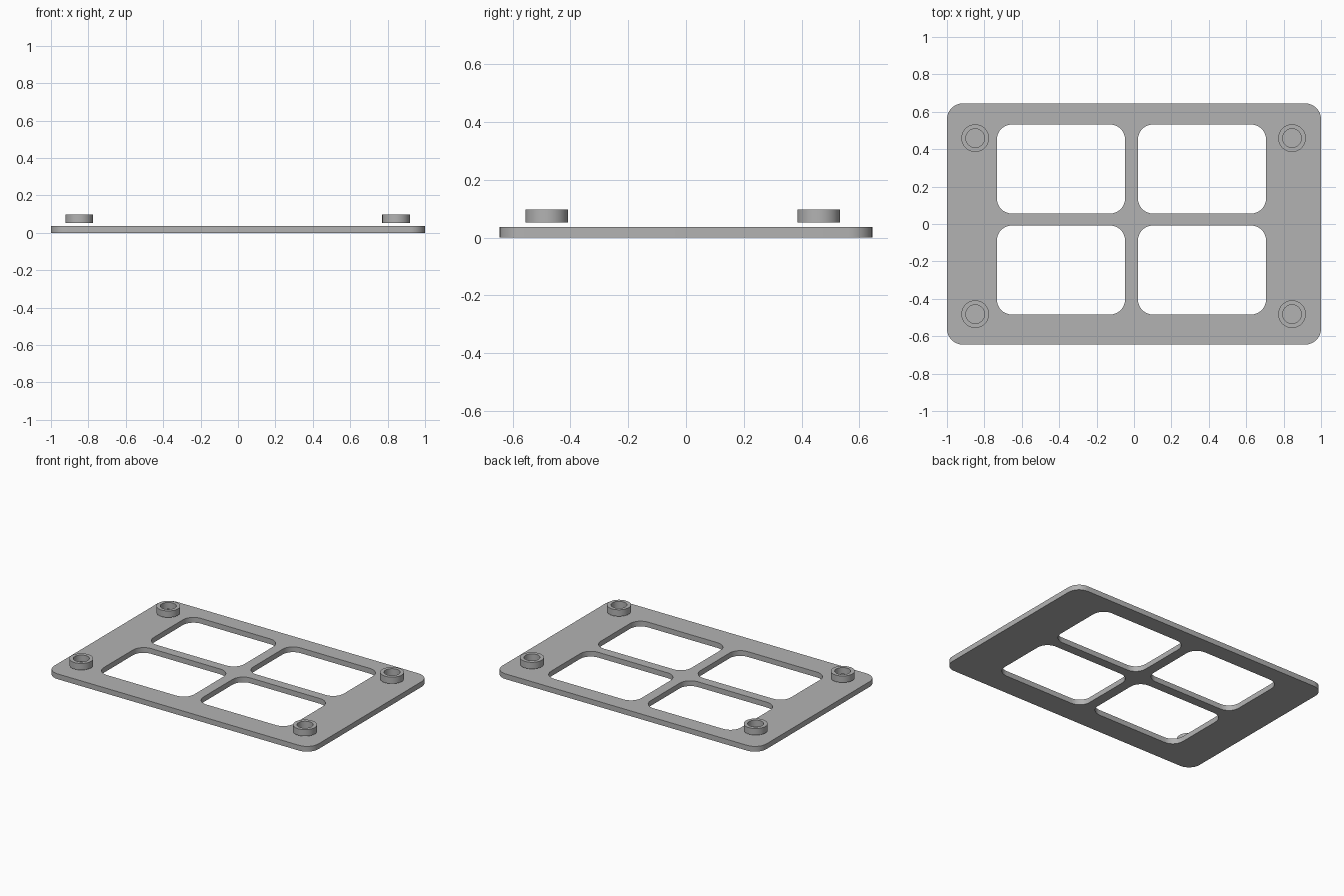
import bpy, bmesh
from math import sin, cos, pi, radians

cube = bpy.data.objects.get("Cube")
if cube:
    bpy.data.objects.remove(cube, do_unlink=True)

# Single flat grey
grey = bpy.data.materials.new("grey")
grey.use_nodes = True
colour = (0.45, 0.45, 0.45, 1)
grey.diffuse_color = colour
grey.node_tree.nodes["Principled BSDF"].inputs["Base Color"].default_value = colour


def rounded_rect(x0, x1, y0, y1, r, steps=8):
    """Outline of a rectangle with rounded corners."""
    centres = [(x1 - r, y1 - r), (x0 + r, y1 - r), (x0 + r, y0 + r), (x1 - r, y0 + r)]
    return [(cx + r * cos(a), cy + r * sin(a))
            for q, (cx, cy) in enumerate(centres)
            for a in (pi / 2 * (q + i / steps) for i in range(steps + 1))]


def circle(r, count=48):
    return [(r * cos(2 * pi * i / count), r * sin(2 * pi * i / count)) for i in range(count)]


def extruded(name, outlines, z0, z1, x=0, y=0):
    """Extrude a flat profile; outlines inside the first become holes."""
    curve = bpy.data.curves.new(name, "CURVE")
    curve.dimensions = "2D"
    curve.fill_mode = "BOTH"
    curve.extrude = (z1 - z0) / 2
    for outline in outlines:
        spline = curve.splines.new("POLY")
        spline.points.add(len(outline) - 1)
        for point, (px, py) in zip(spline.points, outline):
            point.co = (px, py, 0, 1)
        spline.use_cyclic_u = True
    obj = bpy.data.objects.new(name, curve)
    bpy.context.collection.objects.link(obj)
    obj.location = (x, y, (z0 + z1) / 2)
    bpy.ops.object.select_all(action="DESELECT")
    obj.select_set(True)
    bpy.context.view_layer.objects.active = obj
    bpy.ops.object.convert(target="MESH")
    obj = bpy.context.object

    # Weld the caps to the walls
    bm = bmesh.new()
    bm.from_mesh(obj.data)
    bmesh.ops.remove_doubles(bm, verts=bm.verts, dist=0.0001)
    bmesh.ops.recalc_face_normals(bm, faces=bm.faces)
    bm.to_mesh(obj.data)
    bm.free()
    obj.data.materials.clear()
    obj.data.materials.append(grey)
    bpy.ops.object.shade_smooth_by_angle(angle=radians(30))
    return obj


# Base plate with four rounded windows
windows = [rounded_rect(x, x + 0.685, y, y + 0.476, 0.08)
           for x in (-0.733, 0.021) for y in (-0.484, 0.056)]
extruded("base_plate", [rounded_rect(-1, 1, -0.645, 0.645, 0.085)] + windows, 0, 0.036)

# Corner rings hovering just above the plate
for side, x in (("right", -0.849), ("left", 0.845)):
    for end, y in (("front", -0.482), ("back", 0.459)):
        extruded(f"{end}_{side}_ring", [circle(0.074), circle(0.05)], 0.052, 0.097, x, y)
